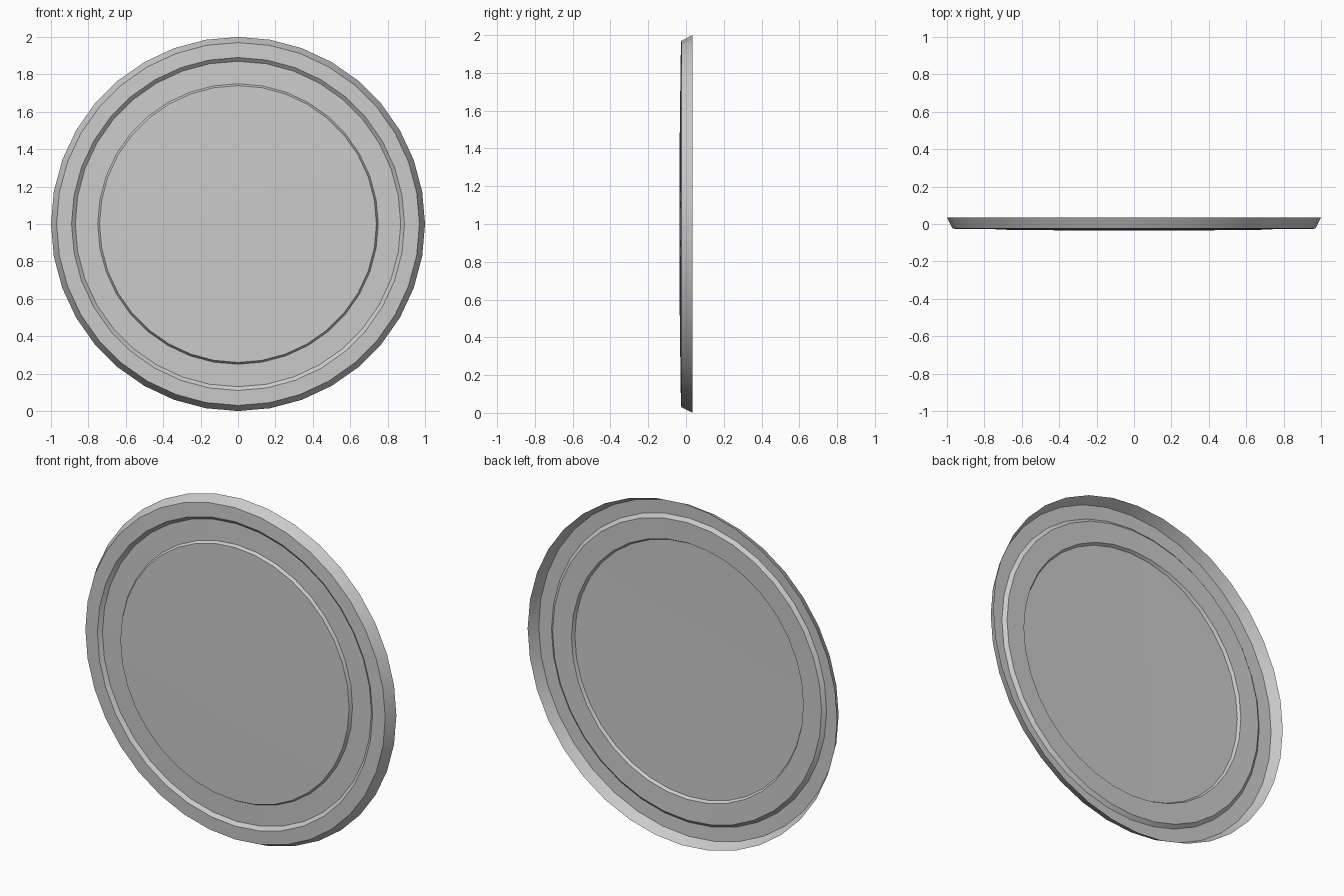
import bpy, bmesh, math

if "Cube" in bpy.data.objects:
    bpy.data.objects.remove(bpy.data.objects["Cube"])

SIDES = 36

# Profile from the flared rim inward: (radius, y). Thin shell, gently domed to the front.
profile = [
    (1.0, 0.035),     # rim edge
    (0.97, -0.025),   # front corner
    (0.89, -0.028),   # raised outer ring
    (0.87, -0.010),   # groove
    (0.75, -0.013),
    (0.74, -0.030),   # raised centre
    (0.50, -0.033),
    (0.25, -0.0345),
]

bm = bmesh.new()
rings = []
for r, y in profile:
    rings.append([bm.verts.new((r * math.sin(2 * math.pi * i / SIDES), y,
                                1 + r * math.cos(2 * math.pi * i / SIDES)))
                  for i in range(SIDES)])

# Bands between neighbouring rings
for a, b in zip(rings, rings[1:]):
    for i in range(SIDES):
        j = (i + 1) % SIDES
        bm.faces.new((a[i], a[j], b[j], b[i]))

# Centre fan
tip = bm.verts.new((0, -0.035, 1))
for i in range(SIDES):
    bm.faces.new((rings[-1][i], rings[-1][(i + 1) % SIDES], tip))

# Make the normals face the front
bm.normal_update()
if sum(f.normal.y * f.calc_area() for f in bm.faces) > 0:
    bmesh.ops.reverse_faces(bm, faces=bm.faces[:])

mesh = bpy.data.meshes.new("round_lid")
bm.to_mesh(mesh)
bm.free()
lid = bpy.data.objects.new("round_lid", mesh)
bpy.context.collection.objects.link(lid)

# Smooth shading with crisp steps
bpy.context.view_layer.objects.active = lid
lid.select_set(True)
bpy.ops.object.shade_smooth_by_angle(angle=math.radians(30))
